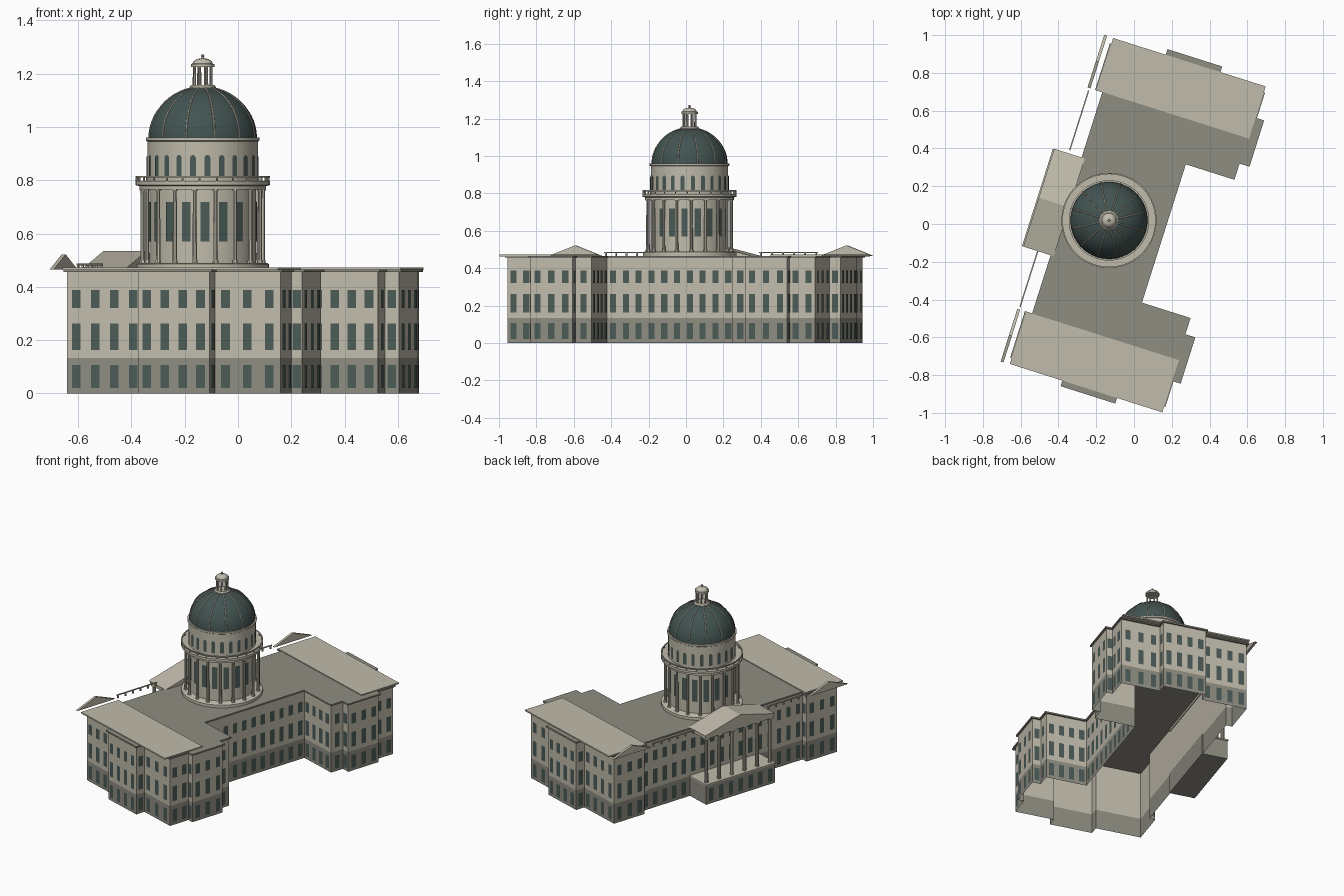
import bpy, bmesh
from math import pi, sin, cos, radians, atan2, hypot
from mathutils import Matrix, Vector

if "Cube" in bpy.data.objects:
    bpy.data.objects.remove(bpy.data.objects["Cube"], do_unlink=True)

TURN = radians(-17.6)          # whole building is turned on the site
DOME = Vector((-0.132, -0.022, 0))


def material(name, rgb):
    m = bpy.data.materials.new(name)
    m.use_nodes = True
    m.diffuse_color = (*rgb, 1)
    m.node_tree.nodes["Principled BSDF"].inputs["Base Color"].default_value = (*rgb, 1)
    return m


STONE = material("pale stone", (0.53, 0.50, 0.41))
GREY = material("grey stone", (0.275, 0.268, 0.225))
GLASS = material("dark window glass", (0.07, 0.105, 0.095))
PATINA = material("green dome metal", (0.055, 0.088, 0.083))


def finish(name, bm, *mats, smooth=False):
    me = bpy.data.meshes.new(name)
    bm.to_mesh(me)
    bm.free()
    ob = bpy.data.objects.new(name, me)
    bpy.context.collection.objects.link(ob)
    for m in mats:
        me.materials.append(m)
    ob.rotation_euler.z = TURN
    if smooth:
        bpy.ops.object.select_all(action='DESELECT')
        ob.select_set(True)
        bpy.context.view_layer.objects.active = ob
        bpy.ops.object.shade_smooth_by_angle(angle=radians(35))
    return ob


def box(bm, x, y, z):
    size = [b - a for a, b in (x, y, z)]
    mid = [(a + b) / 2 for a, b in (x, y, z)]
    bmesh.ops.create_cube(bm, size=1, matrix=Matrix.Translation(mid) @ Matrix.Diagonal((*size, 1)))


def column(bm, x, y, z0, z1, r, sides=10):
    bmesh.ops.create_cone(bm, cap_ends=True, segments=sides, radius1=r, radius2=r * 0.88,
                          depth=z1 - z0, matrix=Matrix.Translation((x, y, (z0 + z1) / 2)))


def lathe(name, profile, mat, sides=48):
    bm = bmesh.new()
    vs = [bm.verts.new(DOME + Vector((r, 0, z))) for r, z in profile]
    es = [bm.edges.new(p) for p in zip(vs, vs[1:])]
    bmesh.ops.spin(bm, geom=vs + es, cent=DOME, axis=(0, 0, 1), angle=2 * pi, steps=sides)
    bmesh.ops.remove_doubles(bm, verts=bm.verts, dist=0.0003)
    bmesh.ops.recalc_face_normals(bm, faces=bm.faces)
    return finish(name, bm, mat, smooth=True)


def pane(bm, pos, facing, w, h, arch=False):
    """Thin window plate standing at pos, looking along the facing angle."""
    pts = [(-w / 2, 0), (w / 2, 0)]
    if arch:
        pts += [(w / 2 * cos(i * pi / 6), h - w / 2 + w / 2 * sin(i * pi / 6)) for i in range(7)]
    else:
        pts += [(w / 2, h), (-w / 2, h)]
    m = Matrix.Translation(pos) @ Matrix.Rotation(facing + pi / 2, 4, 'Z')
    bm.faces.new([bm.verts.new(m @ Vector((x, -0.003, z))) for x, z in pts])


def window_rows(bm, a, b, rows):
    """Evenly spaced windows along the wall from a to b."""
    a, b = Vector(a), Vector(b)
    d = b - a
    n = round(d.length / 0.074)
    for i in range(n):
        p = a + d * (i + 0.5) / n
        for z, h in rows:
            pane(bm, (p.x, p.y, z), atan2(-d.x, d.y), 0.034, h)


def ring(n, r, offset=0.0):
    for i in range(n):
        t = 2 * pi * (i + offset) / n
        yield DOME.x + r * cos(t), DOME.y + r * sin(t), t


def gable(name, x, y, z, mat):
    """Triangular prism with its ridge along x."""
    bm = bmesh.new()
    mid = (y[0] + y[1]) / 2
    f = bm.faces.new([bm.verts.new((x[0], *p)) for p in ((y[0], z[0]), (mid, z[1]), (y[1], z[0]))])
    ext = bmesh.ops.extrude_face_region(bm, geom=[f])["geom"]
    bmesh.ops.translate(bm, vec=(x[1] - x[0], 0, 0),
                        verts=[v for v in ext if isinstance(v, bmesh.types.BMVert)])
    bm.faces.new([v for v in f.verts]) if not f.is_valid else None
    bmesh.ops.recalc_face_normals(bm, faces=bm.faces)
    return finish(name, bm, mat)


# Footprint: one half, mirrored for the other wing
half = [(0.155, 0.395), (0.425, 0.395), (0.425, 0.485), (0.48, 0.485), (0.48, 0.72), (0.44, 0.72),
        (0.44, 0.862), (0.182, 0.862), (0.182, 0.925), (-0.10, 0.925), (-0.10, 0.862),
        (-0.40, 0.862), (-0.40, 0.625), (-0.36, 0.625)]
outline = half + [(x, -y) for x, y in reversed(half)]
walls = list(zip(outline, outline[1:] + outline[:1]))

# Walls: grey ground floor, pale upper floors
bm = bmesh.new()
levels = [[bm.verts.new((x, y, z)) for x, y in outline] for z in (0, 0.133, 0.458)]
for k, (lo, hi) in enumerate(zip(levels, levels[1:])):
    for i in range(len(outline)):
        j = (i + 1) % len(outline)
        bm.faces.new((lo[i], lo[j], hi[j], hi[i])).material_index = 1 - k
finish("building_walls", bm, STONE, GREY)

# Main roof with a small cornice overhang
bm = bmesh.new()
eave = []
for i, (x, y) in enumerate(outline):
    px, py = outline[i - 1]
    qx, qy = outline[(i + 1) % len(outline)]
    l1, l2 = hypot(x - px, y - py), hypot(qx - x, qy - y)
    eave.append((x + 0.011 * ((y - py) / l1 + (qy - y) / l2),
                 y - 0.011 * ((x - px) / l1 + (qx - x) / l2)))
base = bm.faces.new([bm.verts.new((x, y, 0.456)) for x, y in eave])
bottom = bmesh.ops.duplicate(bm, geom=[base])["geom"]
ext = bmesh.ops.extrude_face_region(bm, geom=[base])["geom"]
bmesh.ops.translate(bm, vec=(0, 0, 0.01), verts=[v for v in ext if isinstance(v, bmesh.types.BMVert)])
bmesh.ops.remove_doubles(bm, verts=bm.verts, dist=0.0001)
bmesh.ops.recalc_face_normals(bm, faces=bm.faces)
finish("main_roof", bm, GREY)

# Windows on every wall
bm = bmesh.new()
for a, b in walls:
    window_rows(bm, a, b, ((0.02, 0.087), (0.163, 0.1), (0.32, 0.068)))
window_rows(bm, (-0.525, 0.245), (-0.525, -0.285), ((0.02, 0.087),))
finish("wall_windows", bm, GLASS)

# Wing roofs, free-standing pediments and roof railings
for side, tag in ((1, "left"), (-1, "right")):
    bm = bmesh.new()
    box(bm, (-0.403, 0.444), sorted((side * 0.615, side * 0.905)), (0.463, 0.472))
    finish("wing_roof_" + tag, bm, STONE)
    gable("wing_pediment_" + tag, (-0.453, -0.437), sorted((side * 0.615, side * 0.907)),
          (0.466, 0.522), STONE)
    bm = bmesh.new()
    y0, y1 = (0.27, 0.60) if side > 0 else (-0.60, -0.29)
    box(bm, (-0.446, -0.439), (y0, y1), (0.481, 0.487))
    for i in range(6):
        y = y0 + 0.01 + (y1 - y0 - 0.02) * i / 5
        box(bm, (-0.446, -0.439), (y - 0.004, y + 0.004), (0.462, 0.482))
    finish("roof_railing_" + tag, bm, STONE)

# Entrance portico
bm = bmesh.new()
box(bm, (-0.525, -0.355), (-0.285, 0.245), (0, 0.128))
finish("portico_base", bm, GREY)
bm = bmesh.new()
box(bm, (-0.53, -0.355), (-0.29, 0.25), (0.128, 0.137))
finish("portico_floor", bm, STONE)
bm = bmesh.new()
for i in range(6):
    y = -0.265 + 0.49 * i / 5
    column(bm, -0.50, y, 0.137, 0.44, 0.012)
    box(bm, (-0.515, -0.485), (y - 0.015, y + 0.015), (0.43, 0.442))
finish("portico_columns", bm, STONE, smooth=True)
bm = bmesh.new()
box(bm, (-0.518, -0.355), (-0.285, 0.245), (0.44, 0.466))
finish("portico_beam", bm, STONE)
gable("portico_roof", (-0.523, -0.353), (-0.291, 0.252), (0.466, 0.535), STONE)

# Round drum under the dome
lathe("drum_plinth", [(0, 0.46), (0.25, 0.46), (0.25, 0.485), (0.24, 0.49), (0, 0.49)], STONE)
lathe("lower_drum", [(0.2, 0.48), (0.2, 0.78)], STONE)
bm = bmesh.new()
for x, y, t in ring(18, 0.226):
    column(bm, x, y, 0.49, 0.78, 0.0085, 8)
    column(bm, x, y, 0.762, 0.775, 0.012, 8)
    column(bm, x, y, 0.488, 0.50, 0.012, 8)
finish("drum_columns", bm, STONE, smooth=True)
lathe("balcony", [(0.19, 0.765), (0.238, 0.765), (0.238, 0.778), (0.252, 0.782),
                  (0.252, 0.797), (0.2, 0.797)], STONE)
lathe("balcony_rail", [(0.245, 0.81), (0.252, 0.81), (0.252, 0.817), (0.245, 0.817), (0.245, 0.81)], STONE)
bm = bmesh.new()
for x, y, t in ring(24, 0.248):
    column(bm, x, y, 0.795, 0.813, 0.004, 6)
finish("balcony_posts", bm, STONE)
lathe("upper_drum", [(0.207, 0.79), (0.207, 0.945), (0.213, 0.949), (0.213, 0.96), (0.19, 0.962)], STONE)
bm = bmesh.new()
for x, y, t in ring(18, 0.2, 0.5):
    pane(bm, (x, y, 0.57), t, 0.034, 0.148)
for x, y, t in ring(24, 0.207, 0.5):
    pane(bm, (x, y, 0.815), t, 0.022, 0.08, arch=True)
finish("drum_windows", bm, GLASS)

# Dome and its ribs
arc = [(0.204 * cos(a), 0.958 + 0.193 * sin(a)) for a in (radians(78) * i / 12 for i in range(13))]
lathe("dome", arc, PATINA)
curve = bpy.data.curves.new("dome_ribs", 'CURVE')
curve.dimensions = '3D'
curve.bevel_depth = 0.0032
curve.bevel_resolution = 1
for x, y, t in ring(12, 1):
    s = curve.splines.new('POLY')
    s.points.add(len(arc) - 1)
    for p, (r, z) in zip(s.points, arc):
        p.co = (DOME.x + r * cos(t), DOME.y + r * sin(t), z, 1)
ribs = bpy.data.objects.new("dome_ribs", curve)
curve.materials.append(STONE)
ribs.rotation_euler.z = TURN
bpy.context.collection.objects.link(ribs)

# Lantern on top
lathe("lantern_base", [(0.05, 1.14), (0.05, 1.15), (0.043, 1.158), (0, 1.158)], STONE, 24)
bm = bmesh.new()
for x, y, t in ring(8, 0.034):
    column(bm, x, y, 1.155, 1.228, 0.0055, 8)
finish("lantern_columns", bm, STONE, smooth=True)
lathe("lantern_cap", [(0, 1.225), (0.044, 1.225), (0.044, 1.236), (0.038, 1.238), (0.034, 1.247),
                      (0.022, 1.255), (0.006, 1.258), (0.004, 1.262), (0.007, 1.266),
                      (0.005, 1.271), (0, 1.273)], STONE, 24)
